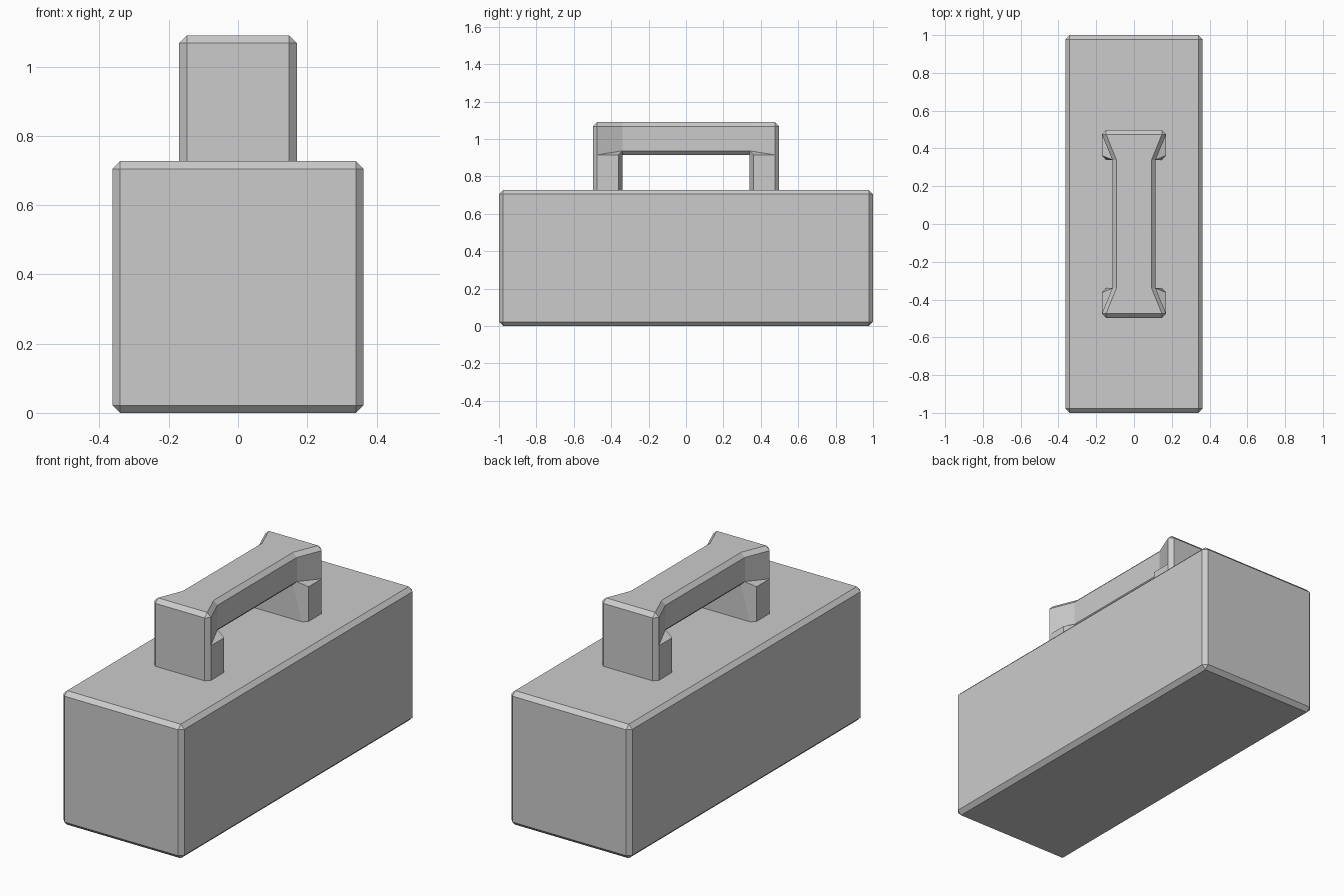
import bpy, bmesh

if "Cube" in bpy.data.objects:
    bpy.data.objects.remove(bpy.data.objects["Cube"])

BEV = 0.022
W, H = 0.363, 0.727


def finish(name, bm):
    bmesh.ops.recalc_face_normals(bm, faces=bm.faces)
    me = bpy.data.meshes.new(name)
    bm.to_mesh(me)
    bm.free()
    ob = bpy.data.objects.new(name, me)
    bpy.context.collection.objects.link(ob)
    return ob


# Long box with chamfered edges
bm = bmesh.new()
bmesh.ops.create_cube(bm, size=1)
for v in bm.verts:
    v.co = (v.co.x * 2 * W, v.co.y * 2, (v.co.z + 0.5) * H)
bmesh.ops.bevel(bm, geom=bm.edges[:], offset=BEV, segments=1, affect='EDGES', profile=0.5)
finish("box_body", bm)

# One quarter of the handle: T top, S upper sides, M lower sides, B underside, G leg foot
top, bar, foot = 1.09, 0.915, 0.715
x, xb, y0, y1 = 0.17, 0.115, 0.34, 0.497
xi, xbi, yi = x - BEV, xb - BEV, y1 - BEV
P = {
    "T0": (0, yi, top), "T1": (xi, yi, top), "T2": (xbi, y0, top),
    "T3": (xbi, 0, top), "T4": (0, 0, top), "T5": (0, y0, top),
    "S0": (0, y1, top - BEV), "S1": (xi, y1, top - BEV), "S2": (x, yi, top - BEV),
    "S3": (xb, y0, top - BEV), "S4": (xb, 0, top - BEV),
    "M2": (x, yi, bar), "M5": (x, y0 + BEV, bar),
    "M3": (xb, y0, bar + BEV), "M4": (xb, 0, bar + BEV),
    "B3": (xbi, y0, bar), "B4": (xbi, 0, bar), "B0": (0, 0, bar), "B1": (0, y0, bar),
    "G0": (0, y1, foot), "G1": (xi, y1, foot), "G2": (x, yi, foot),
    "G5": (x, y0 + BEV, foot), "G6": (xi, y0, foot), "G7": (0, y0, foot),
}
FACES = [
    "T0 T1 T2 T5", "T5 T2 T3 T4",                      # top
    "S0 S1 T1 T0", "S1 S2 T1", "S2 S3 T2 T1", "S3 S4 T3 T2",  # top chamfers
    "S2 M2 M3 S3", "S3 M3 M4 S4", "M2 M5 M3",          # flare, grip side, ledge
    "M3 M4 B4 B3", "B3 B4 B0 B1",                      # grip underside
    "G0 G1 S1 S0", "G1 G2 M2 S2 S1", "G2 G5 M5 M2",    # leg outside
    "G5 G6 B3 M3 M5", "G6 G7 B1 B3",                   # leg inside
    "G0 G1 G2 G5 G6 G7",                               # leg foot
]

# Mirror the quarter over x and y into the whole handle
bm = bmesh.new()
for sx in (1, -1):
    for sy in (1, -1):
        vs = {k: bm.verts.new((c[0] * sx, c[1] * sy, c[2])) for k, c in P.items()}
        for f in FACES:
            bm.faces.new([vs[k] for k in f.split()])
bmesh.ops.remove_doubles(bm, verts=bm.verts, dist=1e-5)
finish("carry_handle", bm)
